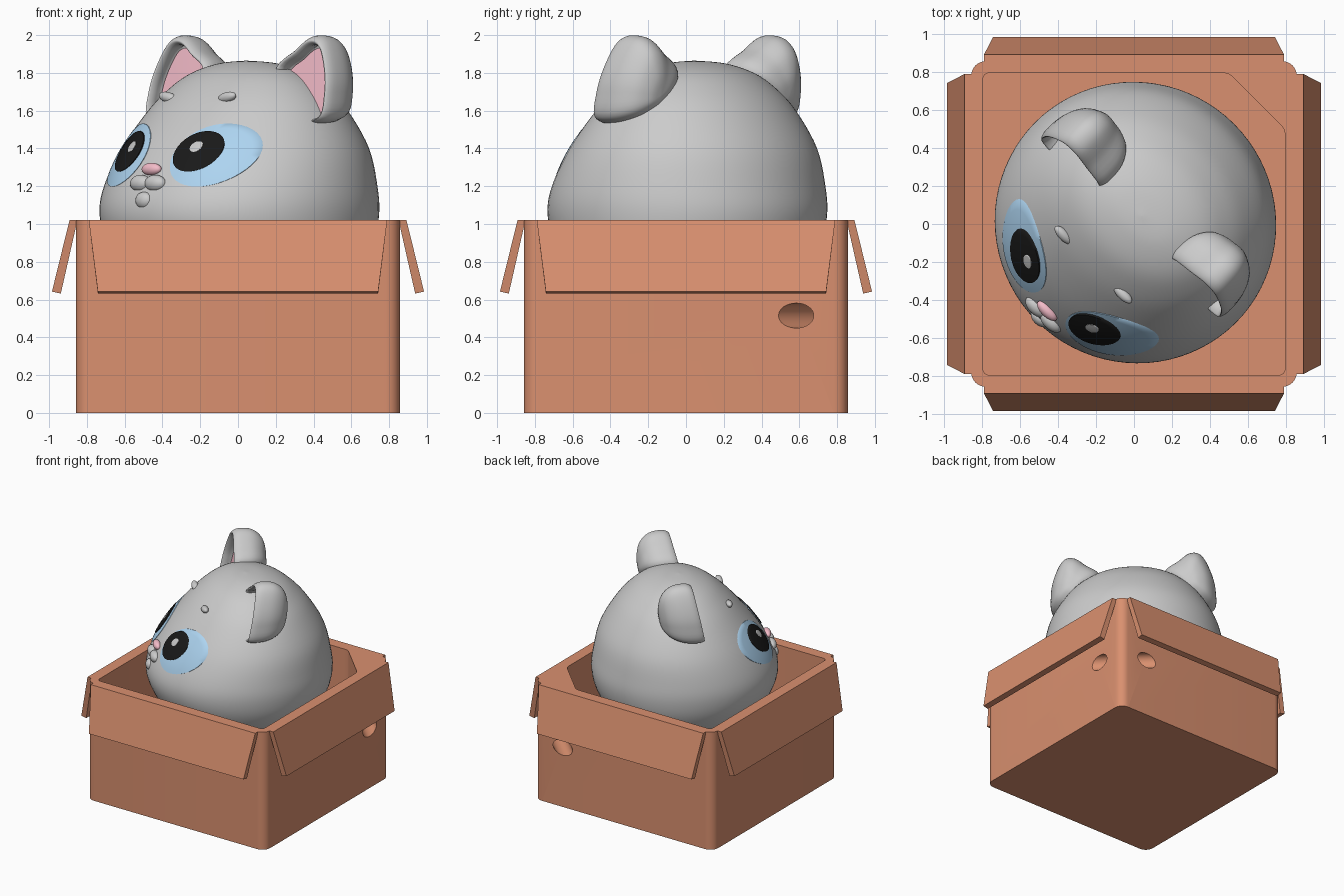
import bpy, bmesh, math
from mathutils import Matrix, Vector

if "Cube" in bpy.data.objects:
    bpy.data.objects.remove(bpy.data.objects["Cube"])

def material(name, rgb):
    m = bpy.data.materials.new(name)
    m.diffuse_color = (*rgb, 1)
    m.use_nodes = True
    m.node_tree.nodes["Principled BSDF"].inputs["Base Color"].default_value = m.diffuse_color
    return m

BROWN = material("cardboard", (0.7, 0.28, 0.16))
BLUE = material("iris_blue", (0.42, 0.66, 0.88))
BLACK = material("pupil_black", (0.01, 0.01, 0.01))
PINK = material("pink", (0.9, 0.5, 0.58))
LIGHT = material("highlight", (0.75, 0.75, 0.75))
TURN = Matrix.Rotation(math.radians(-45), 4, 'Z')   # the head looks at the front left corner

def build(name, verts, faces, mat=None, turn=TURN, angle=50):
    me = bpy.data.meshes.new(name)
    me.from_pydata([turn @ Vector(v) for v in verts], [], faces)
    bm = bmesh.new()
    bm.from_mesh(me)
    bmesh.ops.recalc_face_normals(bm, faces=bm.faces)
    bm.to_mesh(me)
    bm.free()
    ob = bpy.data.objects.new(name, me)
    bpy.context.collection.objects.link(ob)
    if mat:
        me.materials.append(mat)
    smooth(ob, angle)
    return ob

def smooth(ob, angle):
    bpy.ops.object.select_all(action='DESELECT')
    ob.select_set(True)
    bpy.context.view_layer.objects.active = ob
    bpy.ops.object.shade_smooth_by_angle(angle=math.radians(angle))

def loft(name, rings, mat=None, turn=TURN, angle=50):
    n, k = len(rings[0]), len(rings)
    faces = [(i*n + j, i*n + (j+1) % n, (i+1)*n + (j+1) % n, (i+1)*n + j)
             for i in range(k-1) for j in range(n)]
    faces += [tuple(range(n))[::-1], tuple(range((k-1)*n, k*n))]
    return build(name, [v for r in rings for v in r], faces, mat, turn, angle)

def spline(pts, n, closed=False):
    """Catmull-Rom curve through points of any dimension."""
    out, k = [], len(pts)
    get = (lambda i: pts[i % k]) if closed else (lambda i: pts[max(0, min(k-1, i))])
    for i in range(k if closed else k-1):
        p = [get(i+d) for d in (-1, 0, 1, 2)]
        for s in range(n):
            t = s / n
            out.append(tuple(0.5*(2*b + (c-a)*t + (2*a-5*b+4*c-d)*t*t + (3*b-a-3*c+d)*t**3)
                             for a, b, c, d in zip(*p)))
    if not closed:
        out.append(tuple(pts[-1]))
    return out

# ---- head: height, half width, front depth, back depth
rows = spline([(0.45, .002, .002, .002), (0.48, .22, .2, .22), (0.6, .45, .41, .45),
               (0.75, .62, .58, .62), (0.9, .71, .68, .71), (1.05, .745, .725, .745),
               (1.2, .738, .69, .73), (1.4, .685, .57, .68), (1.6, .57, .41, .56),
               (1.72, .46, .29, .45), (1.8, .34, .18, .34), (1.85, .18, .05, .20),
               (1.865, .002, -.058, .062)], 5)
N = 80
loft("head", [[(a*math.cos(2*math.pi*j/N), (b-f)/2 + (b+f)/2*math.sin(2*math.pi*j/N), z)
               for j in range(N)] for z, a, f, b in rows])

def face_y(x, z):
    """Front surface of the head."""
    for p, q in zip(rows, rows[1:]):
        if p[0] <= z <= q[0]:
            t = (z-p[0]) / (q[0]-p[0])
            a, f, b = (p[i] + (q[i]-p[i])*t for i in (1, 2, 3))
            return (b-f)/2 - (b+f)/2*math.sqrt(max(0, 1-(x/a)**2))

def patch(name, cx, cz, rx, rz, lift, dome, mat):
    """Thin domed disc that follows the face."""
    rings = []
    for r in (1, 1, .85, .7, .55, .4, .25, .1):
        up = lift + dome*(1-r*r) if rings else -0.01
        rings.append([(cx + rx*r*math.cos(t), 0, cz + rz*r*math.sin(t))
                      for t in (2*math.pi*j/40 for j in range(40))])
        rings[-1] = [(x, face_y(x, z) - up, z) for x, _, z in rings[-1]]
    return loft(name, rings, mat)

def blob(name, centre, size, mat=None, tilt=0):
    bm = bmesh.new()
    bmesh.ops.create_uvsphere(bm, u_segments=24, v_segments=14, radius=1)
    m = (Matrix.Translation(centre) @ Matrix.Rotation(tilt, 4, 'Y')
         @ Matrix.Diagonal((*size, 1)))
    bmesh.ops.transform(bm, matrix=m, verts=bm.verts)
    v = [x.co.copy() for x in bm.verts]
    f = [[x.index for x in p.verts] for p in bm.faces]
    bm.free()
    return build(name, v, f, mat)

# ---- ears: outline across and up, then depth and scale of each layer
outline = spline([(.25, 1.81), (.38, 1.93), (.48, 1.995), (.57, 1.975), (.64, 1.85),
                  (.675, 1.7), (.65, 1.55), (.42, 1.55)], 6, True)
layers = spline([(.10, .05), (.10, .78), (.03, .84), (.0, .92), (.05, 1.0),
                 (.16, .95), (.25, .72), (.30, .35), (.31, .02)], 4)

def ear_ring(side, depth, scale):
    ring = []
    for x, z in outline:
        z = 1.68 + (z-1.68)*scale
        ring.append((side*(.48 + (x-.48)*scale), depth + (z-1.75)*.2, z))
    return ring

for side, tag in ((-1, "left"), (1, "right")):
    loft("ear_" + tag, [ear_ring(side, d, s) for d, s in layers])
    loft("ear_inner_" + tag, [ear_ring(side, d, s) for d, s in ((.1, .8), (.075, .79), (.07, .02))], PINK)
    # eyes, brows and muzzle
    patch("eye_" + tag, side*.317, 1.365, .215, .167, .004, .010, BLUE)
    patch("pupil_" + tag, side*.265 - .02, 1.385, .13, .107, .016, .004, BLACK)
    patch("eye_highlight_" + tag, side*.245 - .012, 1.41, .033, .028, .022, .002, LIGHT)
    blob("brow_" + tag, (side*.22, face_y(.22, 1.67), 1.67), (.065, .028, .028), None, -side*.2)
    blob("muzzle_" + tag, (side*.055, face_y(.055, 1.21) + .01, 1.215), (.07, .04, .045))

# ---- nose, chin and the hidden body that carries the head
blob("nose", (0, face_y(0, 1.29) - .005, 1.29), (.068, .032, .034), PINK)
blob("chin", (0, face_y(0, 1.12) + .015, 1.125), (.055, .035, .045))
blob("body", (0, 0, .36), (.45, .45, .31))

# ---- box: rounded shell with a solid back right corner
I = Matrix.Identity(4)

def rounded(corners, r):
    """Round each corner of a convex outline with a short curve."""
    pts, k = [], len(corners)
    for i in range(k):
        p, c, n = (Vector(corners[(i+d) % k]) for d in (-1, 0, 1))
        a, b = c + (p-c).normalized()*r, c + (n-c).normalized()*r
        turn = math.pi - (p-c).angle(n-c)
        w = math.cos(turn/2)
        for s in range(9):
            t = s/8
            wa, wc, wb = (1-t)**2, 2*t*(1-t)*w, t*t
            pts.append((a*wa + c*wc + b*wb) / (wa+wc+wb))
    return pts

def prism(name, pts, z0, z1):
    return loft(name, [[(p.x, p.y, z) for p in pts] for z in (z0, z1)], BROWN, I, 30)

o, i = .857, .795
box = prism("box", rounded([(-o, -o), (o, -o), (o, o), (-o, o)], .075), 0, 1.02)
cavity = prism("cavity_cutter", rounded([(-i, -i), (i, -i), (i, .5), (.5, i), (-i, i)], .03), .06, 1.3)
# ring hole running across the solid corner
axis = Matrix.Translation((.72, .72, .515)) @ Matrix.Rotation(math.radians(45), 4, 'Z')
hole = loft("hole_cutter", [[axis @ Vector((.066*math.cos(t), y, .066*math.sin(t)))
                             for t in (2*math.pi*j/32 for j in range(32))] for y in (-.5, .5)], BROWN, I)
for cutter in (cavity, hole):
    cutter.hide_render = True
    mod = box.modifiers.new("cut", 'BOOLEAN')
    mod.operation, mod.solver, mod.object = 'DIFFERENCE', 'EXACT', cutter
    bpy.context.view_layer.objects.active = box
    bpy.ops.object.modifier_apply(modifier=mod.name)
    bpy.data.objects.remove(cutter)
smooth(box, 30)

# ---- four flaps folded down outside
section = [(.892, 1.02, .79), (.985, .642, .742), (.938, .632, .742), (.85, 1.02, .79)]
for q, tag in enumerate(("front", "right", "back", "left")):
    ends = [[(s*w, -d, z) for d, z, w in section] for s in (-1, 1)]
    loft("flap_" + tag, ends, BROWN, Matrix.Rotation(q*math.pi/2, 4, 'Z'), 30)
